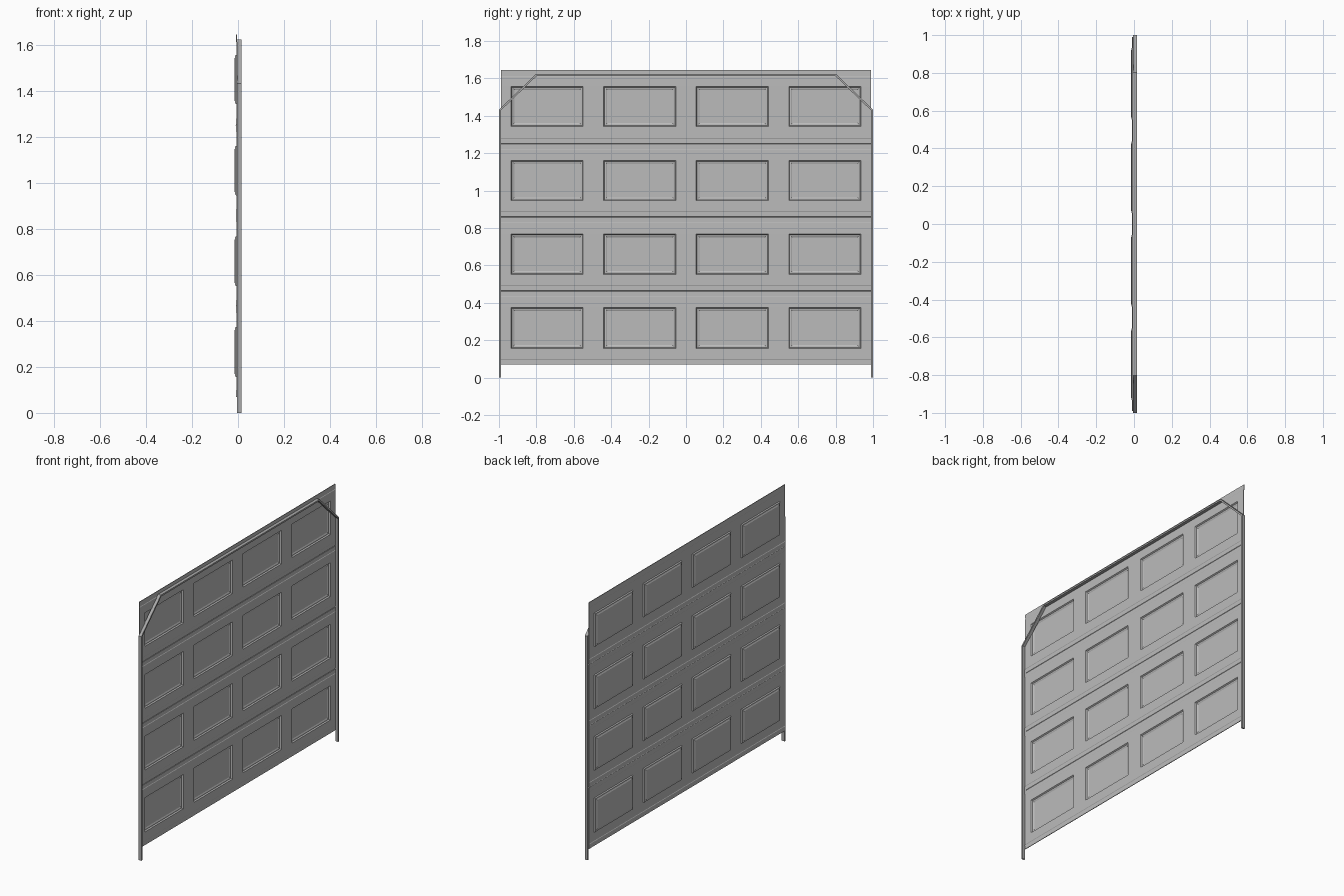
import bpy
import bmesh
from mathutils import Vector

cube = bpy.data.objects.get("Cube")
if cube:
    bpy.data.objects.remove(cube, do_unlink=True)


def material(name, value):
    mat = bpy.data.materials.new(name)
    mat.use_nodes = True
    colour = (value, value, value, 1)
    mat.diffuse_color = colour
    mat.node_tree.nodes["Principled BSDF"].inputs["Base Color"].default_value = colour
    return mat


def add_object(name, bm, mat):
    mesh = bpy.data.meshes.new(name)
    bm.to_mesh(mesh)
    bm.free()
    obj = bpy.data.objects.new(name, mesh)
    mesh.materials.append(mat)
    bpy.context.collection.objects.link(obj)
    return obj


door_grey = material("door grey", 0.5)
track_grey = material("track grey", 0.4)

# Door sheet: a stepped vertical profile crossed with the panel columns
FACE, STRIP, SEAM = -0.006, -0.008, -0.01
STEP = 0.003
HALF_WIDTH = 0.99
rows = [(0.155, 0.375), (0.551, 0.768), (0.945, 1.162), (1.342, 1.557)]
seams = [0.463, 0.858, 1.25]
columns = [(-0.936 + 0.495 * i, -0.549 + 0.495 * i) for i in range(4)]

profile = [(0.07, STRIP), (0.098, STRIP), (0.098 + STEP, FACE)]
for z in seams:
    profile += [(z - 0.031, FACE), (z - 0.031 + STEP, STRIP), (z - STEP, STRIP),
                (z, SEAM), (z + STEP, STRIP), (z + 0.031 - STEP, STRIP), (z + 0.031, FACE)]
profile += [(1.612 - STEP, FACE), (1.612, STRIP), (1.645, STRIP)]
profile += [(z, FACE) for row in rows for z in row]
profile.sort()
ys = sorted([-HALF_WIDTH, HALF_WIDTH] + [y for col in columns for y in col])

bm = bmesh.new()
grid = [[bm.verts.new((x, y, z)) for y in ys] for z, x in profile]
panel_faces = []
for i in range(len(profile) - 1):
    for j in range(len(ys) - 1):
        face = bm.faces.new((grid[i][j], grid[i + 1][j], grid[i + 1][j + 1], grid[i][j + 1]))
        if (profile[i][0], profile[i + 1][0]) in rows and (ys[j], ys[j + 1]) in columns:
            panel_faces.append(face)
bm.normal_update()

# Stamped panels: steep rim, narrow ledge, shallow sloped field
for thickness, depth in ((0.004, 0.007), (0.008, 0), (0.006, 0.003)):
    bmesh.ops.inset_individual(bm, faces=panel_faces, thickness=thickness,
                               depth=depth, use_even_offset=True)
    bm.normal_update()
door = add_object("door_sheet", bm, door_grey)
solid = door.modifiers.new("sheet thickness", "SOLIDIFY")
solid.thickness = 0.004
solid.offset = -1

# Track: a flat bar following the opening, mitred at each corner
path = [(-0.995, 0), (-0.995, 1.43), (-0.8, 1.618), (0.8, 1.618), (0.995, 1.43), (0.995, 0)]
path = [Vector(p) for p in path]
HALF_BAR = 0.005
bm = bmesh.new()
rings = []
for i, p in enumerate(path):
    before = (p - path[i - 1]).normalized() if i else None
    after = (path[i + 1] - p).normalized() if i < len(path) - 1 else None
    before, after = before or after, after or before
    tangent = (before + after).normalized()
    side = Vector((-tangent.y, tangent.x)) * HALF_BAR / tangent.dot(before)
    rings.append([bm.verts.new((x, *(p + side * s)))
                  for x, s in ((-0.004, -1), (0.016, -1), (0.016, 1), (-0.004, 1))])
for a, b in zip(rings, rings[1:]):
    for k in range(4):
        n = (k + 1) % 4
        bm.faces.new((a[k], a[n], b[n], b[k]))
bm.faces.new(rings[0])
bm.faces.new(rings[-1])
bmesh.ops.recalc_face_normals(bm, faces=bm.faces)
add_object("door_track", bm, track_grey)
